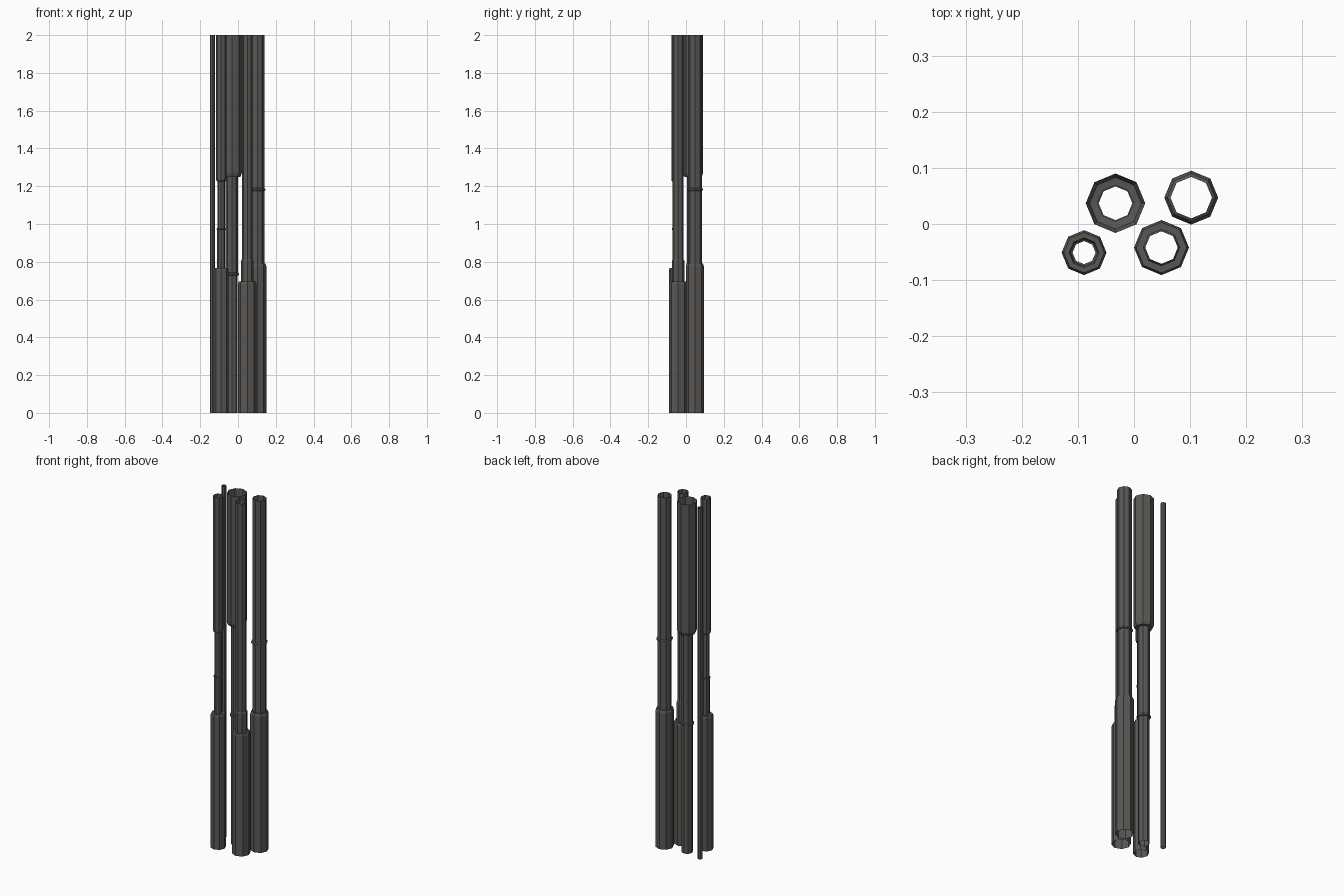
import bpy, bmesh, math

# One dark grey paint for all pipes
metal = bpy.data.materials.new("dark grey metal")
metal.diffuse_color = (0.10, 0.097, 0.092, 1.0)


def pipe(name, x, y, profile, sides=8):
    """Open-ended faceted tube lathed from (radius, height) pairs."""
    bm = bmesh.new()
    rings = []
    for r, z in profile:
        rings.append([bm.verts.new((x + r * math.cos(2 * math.pi * i / sides),
                                    y + r * math.sin(2 * math.pi * i / sides), z))
                      for i in range(sides)])
    for low, high in zip(rings, rings[1:]):
        for i in range(sides):
            j = (i + 1) % sides
            bm.faces.new((low[i], low[j], high[j], high[i]))
    mesh = bpy.data.meshes.new(name)
    bm.to_mesh(mesh)
    bm.free()
    mesh.materials.append(metal)
    obj = bpy.data.objects.new(name, mesh)
    bpy.context.collection.objects.link(obj)
    return obj


# Back middle pipe: wide at the top, collar low down
pipe("back_middle_pipe", -0.033, 0.037, [
    (0.030, 0), (0.030, 0.727), (0.037, 0.729), (0.037, 0.738), (0.032, 0.742),
    (0.032, 1.248), (0.046, 1.25), (0.053, 1.268), (0.053, 2)])

# Back right pipe: wide base, thin collar above the middle
pipe("back_right_pipe", 0.102, 0.047, [
    (0.048, 0), (0.048, 0.776), (0.043, 0.79), (0.037, 0.79), (0.037, 1.176),
    (0.043, 1.178), (0.043, 1.186), (0.037, 1.19), (0.037, 2)])

# Front right pipe: wide base with a stepped sleeve
pipe("front_right_pipe", 0.049, -0.042, [
    (0.049, 0), (0.049, 0.684), (0.045, 0.695), (0.033, 0.695),
    (0.033, 0.805), (0.029, 0.812), (0.029, 2)])

# Front left pipe: narrow waist with a small collar
pipe("front_left_pipe", -0.089, -0.051, [
    (0.040, 0), (0.040, 0.756), (0.036, 0.766), (0.021, 0.766), (0.021, 0.968),
    (0.024, 0.97), (0.024, 0.977), (0.0205, 0.98), (0.0205, 1.225),
    (0.024, 1.227), (0.027, 1.237), (0.027, 2)])

# Thin straight conduit at the back left
pipe("thin_conduit", -0.136, 0.067, [(0.0135, 0), (0.0135, 2)])
